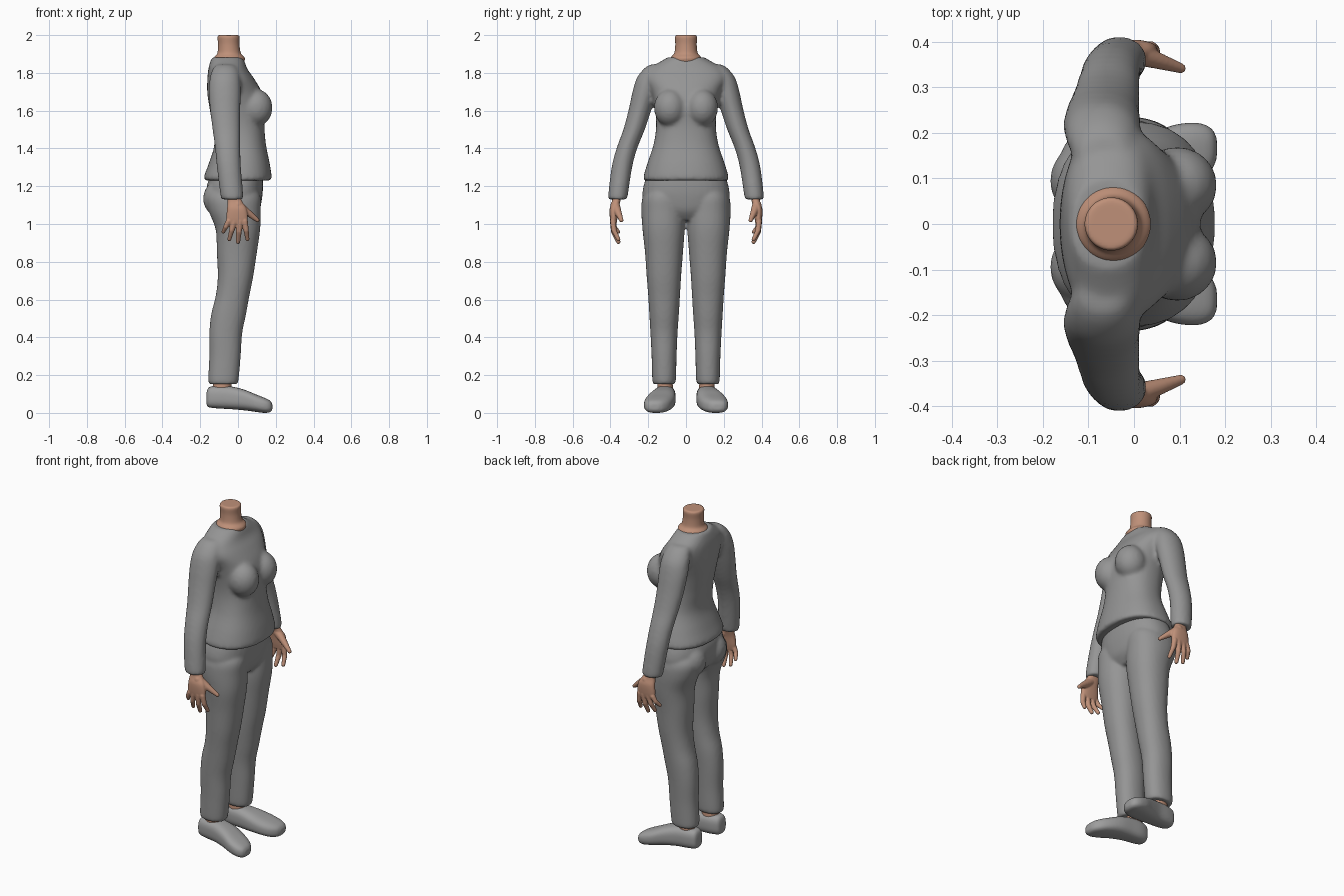
import bpy, bmesh
from math import cos, sin, tau
from mathutils import Vector, Matrix

cube = bpy.data.objects.get("Cube")
if cube:
    bpy.data.objects.remove(cube)


def material(name, rgb):
    mat = bpy.data.materials.new(name)
    mat.use_nodes = True
    mat.diffuse_color = (*rgb, 1)
    mat.node_tree.nodes["Principled BSDF"].inputs["Base Color"].default_value = (*rgb, 1)
    return mat


cloth = material("grey cloth", (0.3, 0.3, 0.3))
shoe_grey = material("shoe grey", (0.34, 0.34, 0.34))
skin = material("skin", (0.52, 0.28, 0.19))


def catmull(a, b, c, d, t):
    return 0.5 * (2 * b + (c - a) * t + (2 * a - 5 * b + 4 * c - d) * t * t
                  + (3 * b - a - 3 * c + d) * t ** 3)


def loft(bm, rings, axis="z", side=1, power=2.0, count=40, steps=5):
    """Smooth skin through rings of (position, a min, a max, b min, b max)."""
    dense = []
    last = len(rings) - 1
    for i in range(last):
        quad = [rings[max(0, i - 1)], rings[i], rings[i + 1], rings[min(last, i + 2)]]
        for k in range(steps):
            dense.append([catmull(*vals, k / steps) for vals in zip(*quad)])
    dense.append(rings[-1])
    loops = []
    for pos, a0, a1, b0, b1 in dense:
        loop = []
        for k in range(count):
            c, s = cos(tau * k / count), sin(tau * k / count)
            size = (abs(c) ** power + abs(s) ** power) ** (-1 / power)
            a = (a0 + a1) / 2 + (a1 - a0) / 2 * c * size
            b = (b0 + b1) / 2 + (b1 - b0) / 2 * s * size
            p = (a, b * side, pos) if axis == "z" else (pos, a * side, b)
            loop.append(bm.verts.new(p))
        loops.append(loop)
    for low, high in zip(loops, loops[1:]):
        for k in range(count):
            n = (k + 1) % count
            bm.faces.new((low[k], low[n], high[n], high[k]))
    bm.faces.new(loops[0])
    bm.faces.new(loops[-1])


def ball(bm, centre, radii):
    m = Matrix.Translation(centre) @ Matrix.Diagonal((*radii, 1))
    return bmesh.ops.create_icosphere(bm, subdivisions=3, radius=1, matrix=m)["verts"]


def capsule(bm, p, q, r, r_end):
    part = bmesh.new()
    ball(part, p, (r,) * 3)
    ball(part, q, (r_end,) * 3)
    hull = bmesh.ops.convex_hull(part, input=part.verts)
    junk = {g for g in hull["geom_interior"] if isinstance(g, bmesh.types.BMVert)}
    bmesh.ops.delete(part, geom=list(junk), context="VERTS")
    mesh = bpy.data.meshes.new("segment")
    part.to_mesh(mesh)
    part.free()
    bm.from_mesh(mesh)
    bpy.data.meshes.remove(mesh)


def finish(name, bm, mat, voxel, smooth=4, mirror=False):
    bmesh.ops.recalc_face_normals(bm, faces=bm.faces)
    mesh = bpy.data.meshes.new(name)
    bm.to_mesh(mesh)
    bm.free()
    mesh.materials.append(mat)
    obj = bpy.data.objects.new(name, mesh)
    bpy.context.collection.objects.link(obj)
    mod = obj.modifiers.new("fuse", "REMESH")
    mod.mode = "VOXEL"
    mod.voxel_size = voxel
    mod.use_smooth_shade = True
    mod = obj.modifiers.new("soften", "SMOOTH")
    mod.factor = 0.5
    mod.iterations = smooth
    if mirror:
        mod = obj.modifiers.new("other side", "MIRROR")
        mod.use_axis = (False, True, False)
    return obj


# Sweater: torso, bust and both sleeves fused together
bm = bmesh.new()
torso = [(1.23, -.172, .172, .222), (1.25, -.18, .178, .225), (1.32, -.155, .168, .205),
         (1.42, -.125, .148, .172), (1.52, -.135, .14, .158), (1.62, -.152, .145, .166),
         (1.7, -.163, .125, .185), (1.77, -.162, .085, .215), (1.82, -.157, .05, .2),
         (1.86, -.147, .035, .135), (1.882, -.138, .022, .098)]
loft(bm, [(z, x0, x1, -w, w) for z, x0, x1, w in torso], power=2.3)
sleeve = [(1.13, -.085, .022, .312, .405), (1.15, -.093, .028, .308, .412),
          (1.3, -.112, .016, .285, .394), (1.4, -.122, .012, .258, .368),
          (1.5, -.135, .012, .218, .332), (1.6, -.148, .012, .185, .305),
          (1.7, -.155, .015, .155, .283), (1.77, -.15, .012, .13, .262),
          (1.82, -.135, 0, .11, .225), (1.845, -.115, -.02, .1, .19)]
for side in (1, -1):
    loft(bm, sleeve, side=side)
    ball(bm, (.095, .085 * side, 1.615), (.088, .085, .1))
finish("sweater", bm, cloth, .011, 6)

# Trousers: hips, seat and both legs fused together
bm = bmesh.new()
hips = [(1.02, -.08, .075, .1), (1.07, -.14, .112, .19), (1.14, -.165, .128, .228),
        (1.2, -.165, .132, .225), (1.26, -.145, .13, .205)]
loft(bm, [(z, x0, x1, -w, w) for z, x0, x1, w in hips], power=2.3)
leg = [(.152, -.145, -.01, .065, .17), (.17, -.157, .002, .054, .178),
       (.3, -.152, .014, .05, .182), (.42, -.152, .022, .045, .188),
       (.52, -.142, .042, .038, .194), (.62, -.118, .06, .032, .2),
       (.72, -.107, .08, .026, .208), (.85, -.112, .1, .016, .217),
       (.97, -.118, .117, .007, .23), (1.07, -.155, .12, .004, .236),
       (1.14, -.165, .12, .01, .23), (1.19, -.14, .1, .03, .2)]
for side in (1, -1):
    loft(bm, leg, side=side, power=2.2)
    ball(bm, (-.09, .095 * side, 1.135), (.095, .09, .1))
finish("trousers", bm, cloth, .009, 5)

# Neck with a flared base showing inside the collar
bm = bmesh.new()
neck = [(1.82, .07, -.05), (1.872, .083, -.046), (1.888, .076, -.046), (1.905, .062, -.047),
        (1.95, .057, -.049), (1.99, .059, -.05), (2.0, .053, -.05)]
loft(bm, [(z, x - r, x + r, -r, r) for z, r, x in neck])
finish("neck", bm, skin, .006, 2)

# Hands: wrist and palm, four fingers, thumb
bm = bmesh.new()
palm = [(1.0, -.055, .045, .368, .398), (1.03, -.062, .052, .363, .403),
        (1.08, -.058, .045, .357, .404), (1.12, -.055, .022, .348, .392),
        (1.17, -.06, 0, .335, .385)]
loft(bm, palm, power=2.4)
fingers = [(-.05, -.078, .945, .013), (-.02, -.046, .905, .014),
           (.01, .0, .89, .015), (.036, .05, .905, .014)]
for base_x, tip_x, tip_z, r in fingers:
    knuckle = Vector((base_x, .386, 1.015))
    tip = Vector((tip_x, .358, tip_z + r))
    joint = knuckle.lerp(tip, .5) + Vector((0, .01, 0))
    capsule(bm, knuckle, joint, r * 1.15, r)
    capsule(bm, joint, tip, r, r * .75)
capsule(bm, (.0, .375, 1.1), (.055, .358, 1.058), .025, .018)
capsule(bm, (.055, .358, 1.058), (.103, .342, 1.02), .018, .011)
finish("hands", bm, skin, .004, 3, mirror=True)

# Ankles
bm = bmesh.new()
loft(bm, [(.07, -.13, -.03, .065, .15), (.13, -.135, -.035, .068, .152),
          (.2, -.125, -.035, .075, .15)])
finish("ankles", bm, skin, .006, 2, mirror=True)

# Shoes, lofted from heel to toe
bm = bmesh.new()
shoe = [(-.167, .09, .135, .045, .105), (-.155, .07, .153, .03, .135),
        (-.11, .057, .165, .024, .143), (-.04, .055, .175, .02, .14),
        (.03, .056, .197, .014, .124), (.09, .068, .218, .006, .1),
        (.14, .09, .222, 0, .08), (.17, .118, .21, .004, .064),
        (.182, .145, .188, .018, .046)]
loft(bm, shoe, axis="x", power=2.8)
finish("shoes", bm, shoe_grey, .006, 3, mirror=True)
